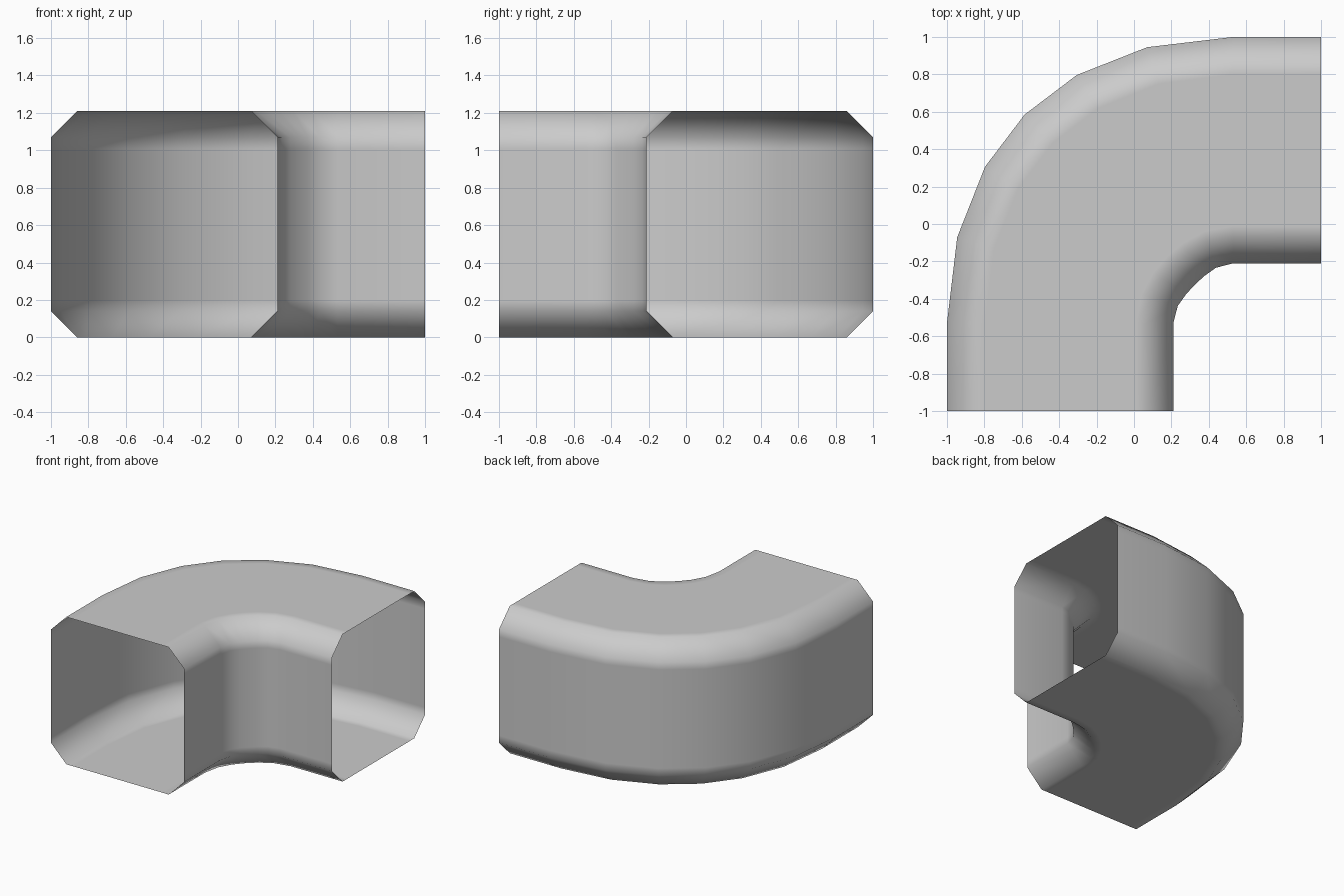
import bpy, bmesh
from math import sin, cos, radians
from mathutils import Vector

cube = bpy.data.objects.get("Cube")
if cube:
    bpy.data.objects.remove(cube)

HALF = 0.605                      # half width of the duct
BEND = Vector((0.53, -0.53))      # centre of the bend
END = 1.0

# Chamfered square section with support loops beside each chamfer
quarter = [(HALF, 0.405), (HALF, 0.465), (0.465, HALF), (0.405, HALF)]
section = []
for sx, sz in ((1, 1), (-1, 1), (-1, -1), (1, -1)):
    pts = [(sx * u, sz * v) for u, v in quarter]
    section += pts if sx * sz > 0 else pts[::-1]

# Stations along the duct: origin, outward direction, radius, widening
stations = [(Vector((BEND.x, -END)), Vector((-1, 0)), 0.925, 1.0)]
for deg in (0, 17.3, 32.2, 45, 57.8, 72.7, 90):
    a = radians(deg)
    swell = sin(2 * a) ** 2
    stations.append((BEND, Vector((-cos(a), sin(a))),
                     0.925 + 0.008 * swell, 1 + 0.064 * swell))
stations.append((Vector((END, BEND.y)), Vector((0, 1)), 0.925, 1.0))

# Sweep the section into an open-ended shell
bm = bmesh.new()
rings = []
for origin, out, radius, widen in stations:
    ring = []
    for u, v in section:
        p = origin + out * (radius + u * widen)
        ring.append(bm.verts.new((p.x, p.y, HALF + v)))
    rings.append(ring)
count = len(section)
for a, b in zip(rings, rings[1:]):
    for i in range(count):
        j = (i + 1) % count
        bm.faces.new((a[i], a[j], b[j], b[i])).smooth = True
bmesh.ops.recalc_face_normals(bm, faces=bm.faces)

# Make sure the shell faces outwards
bm.normal_update()
top = max(bm.faces, key=lambda f: f.calc_center_median().z)
if top.normal.z < 0:
    bmesh.ops.reverse_faces(bm, faces=bm.faces)

mesh = bpy.data.meshes.new("duct_elbow")
bm.to_mesh(mesh)
bm.free()
duct = bpy.data.objects.new("duct_elbow", mesh)
bpy.context.collection.objects.link(duct)

# Plain grey metal
grey = bpy.data.materials.new("light_grey")
grey.use_nodes = True
colour = (0.6, 0.6, 0.6, 1)
grey.diffuse_color = colour
grey.node_tree.nodes["Principled BSDF"].inputs["Base Color"].default_value = colour
mesh.materials.append(grey)
